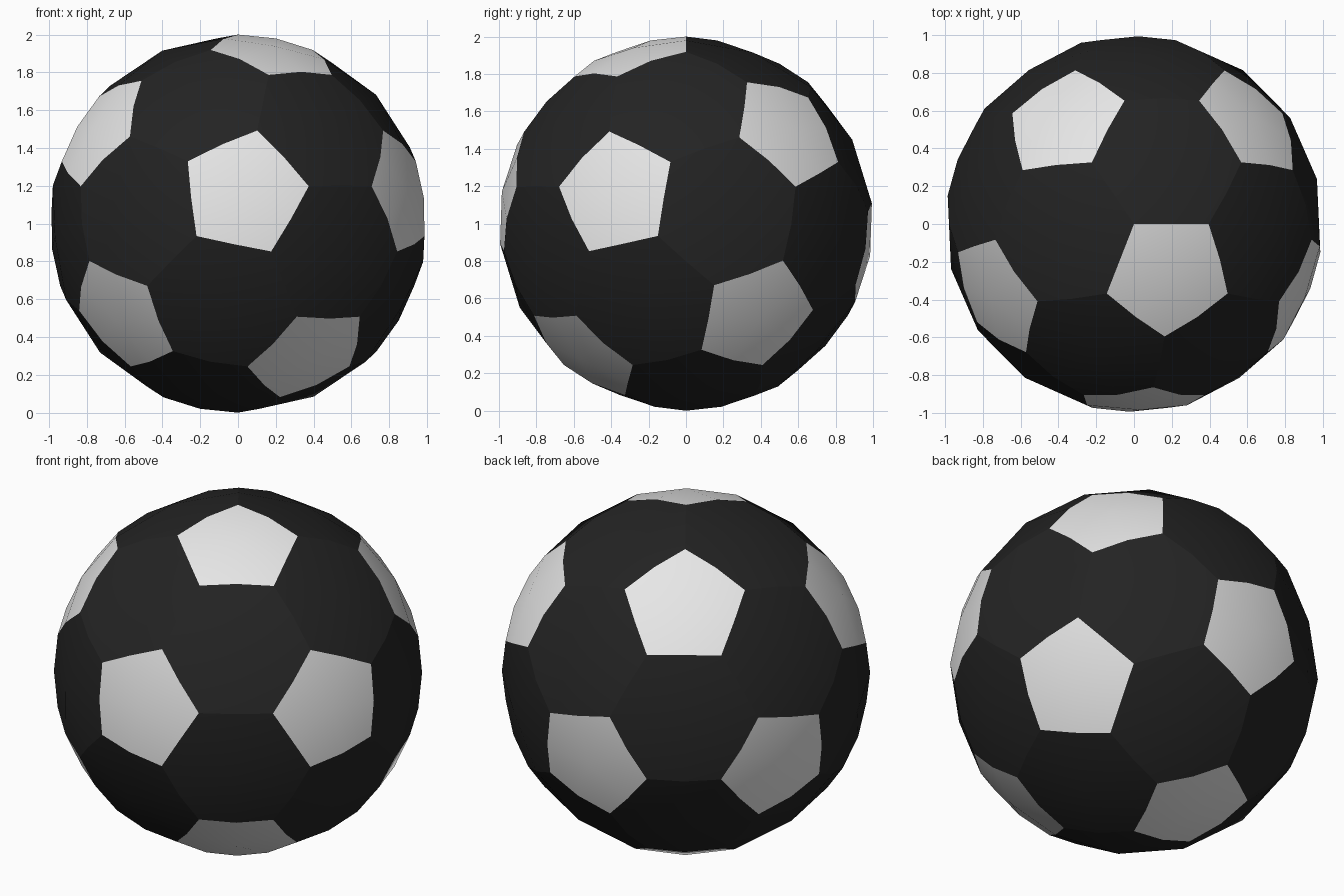
import bpy, bmesh, math
from mathutils import Matrix, Vector

if "Cube" in bpy.data.objects:
    bpy.data.objects.remove(bpy.data.objects["Cube"])

# Colours
def material(name, v):
    m = bpy.data.materials.new(name)
    m.diffuse_color = (v, v, v, 1)
    m.use_nodes = True
    m.node_tree.nodes["Principled BSDF"].inputs["Base Color"].default_value = m.diffuse_color
    return m

white = material("white", 0.8)
black = material("black", 0.017)

# Icosahedron gives the panel layout: corners -> pentagons, faces -> hexagons
ico = bmesh.new()
bmesh.ops.create_icosphere(ico, subdivisions=1, radius=1)
ico.verts.ensure_lookup_table()

def cut(a, b):
    """Panel corner one third of the way along an icosahedron edge."""
    return (a.co * 2 + b.co).normalized()

def neighbours(v):
    return [e.other_vert(v) for e in v.link_edges]

# Orientation: one panel corner points straight up, one seam runs along +x
first = ico.verts[0]
up = cut(first, neighbours(first)[0])
ex = (first.co - up * first.co.dot(up)).normalized()
ey = up.cross(ex)
turn = Matrix.Rotation(math.radians(-55.69), 3, 'Z') @ Matrix((ex, ey, up))

pentagons = [[cut(v, n) for n in neighbours(v)] for v in ico.verts]
hexagons = [[cut(a, b) for a in f.verts for b in f.verts if a != b]
            for f in ico.faces]

def add_panel(bm, corners):
    """Panel split once into quads, with every point on the sphere."""
    pts = [turn @ c for c in corners]
    mid = sum(pts, Vector()).normalized()
    u = mid.orthogonal().normalized()
    w = mid.cross(u)
    pts.sort(key=lambda p: math.atan2(p.dot(w), p.dot(u)))
    n = len(pts)
    centre = bm.verts.new(mid)
    cs = [bm.verts.new(p) for p in pts]
    ms = [bm.verts.new((pts[i] + pts[(i + 1) % n]).normalized()) for i in range(n)]
    for i in range(n):
        bm.faces.new((centre, ms[i - 1], cs[i], ms[i])).smooth = True

def make_part(name, panels, mat):
    bm = bmesh.new()
    for p in panels:
        add_panel(bm, p)
    me = bpy.data.meshes.new(name)
    bm.to_mesh(me)
    bm.free()
    me.materials.append(mat)
    ob = bpy.data.objects.new(name, me)
    ob.location.z = 1
    bpy.context.collection.objects.link(ob)

# Ball panels
make_part("pentagon_panels", pentagons, white)
make_part("hexagon_panels", hexagons, black)
ico.free()
